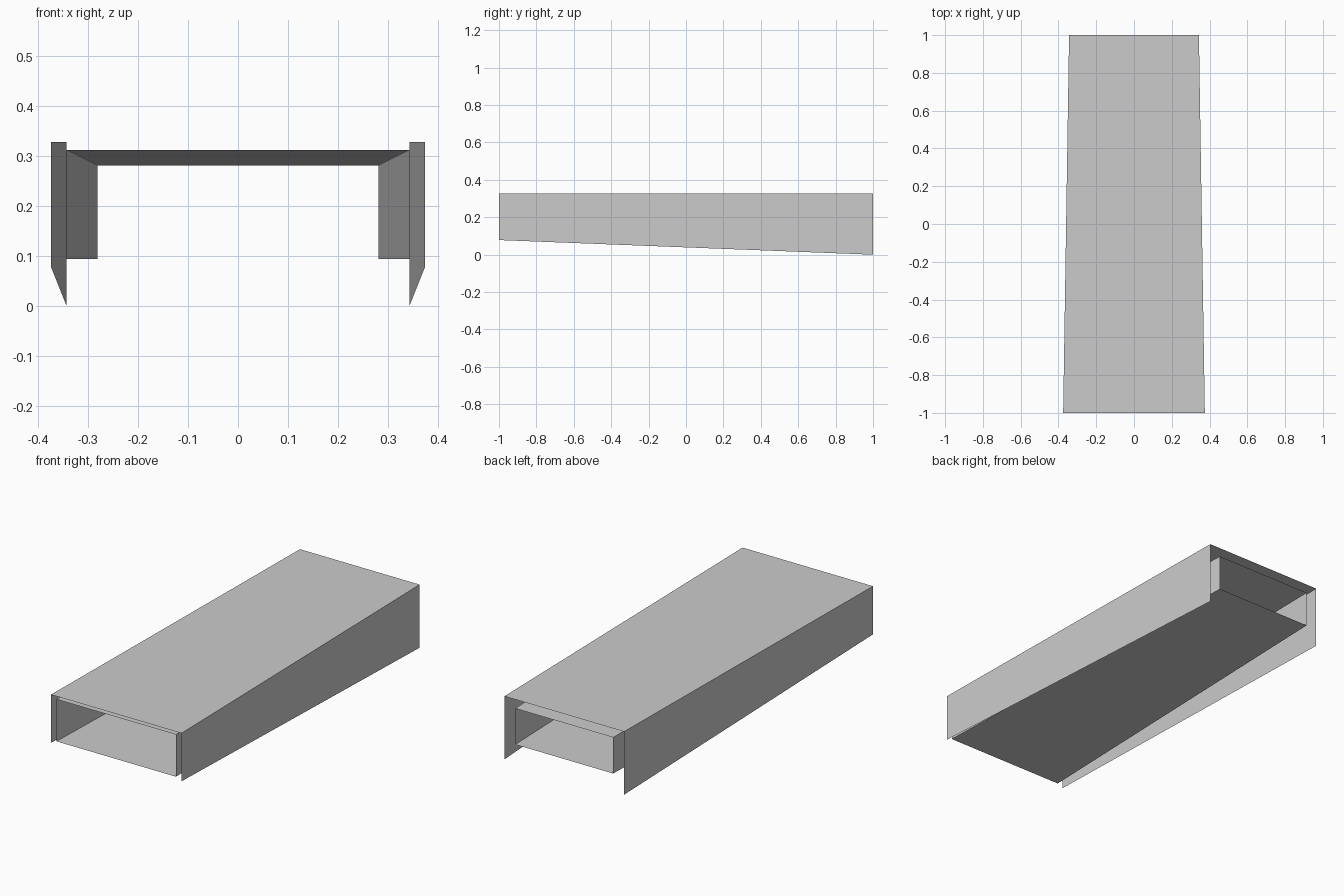
import bpy

if "Cube" in bpy.data.objects:
    bpy.data.objects.remove(bpy.data.objects["Cube"])

U = 1 / 64  # grid step of the design


def sheet_loft(name, front, back, closed):
    """Join a front profile (y=-1) to a back profile (y=1) with flat thin sheets."""
    n = len(front)
    verts = [(x * U, -1, z * U) for x, z in front]
    verts += [(x * U, 1, z * U) for x, z in back]
    faces = []
    for i in range(n if closed else n - 1):
        j = (i + 1) % n
        faces.append((i, j, n + j, n + i))
    mesh = bpy.data.meshes.new(name)
    mesh.from_pydata(verts, [], faces)
    obj = bpy.data.objects.new(name, mesh)
    bpy.context.collection.objects.link(obj)
    return obj


def channel(half_width, bottom, top):
    """Inverted U profile: left foot, left top, right top, right foot."""
    w = half_width
    return [(-w, bottom), (-w, top), (w, top), (w, bottom)]


# Outer cover: open below, narrower and deeper towards the back
sheet_loft("outer_cover", channel(24, 5, 21), channel(22, 0, 21), closed=False)

# Inner duct: four-sided, open at both ends, tapering to the back
sheet_loft("inner_duct", channel(22, 6, 20), channel(18, 6, 18), closed=True)
